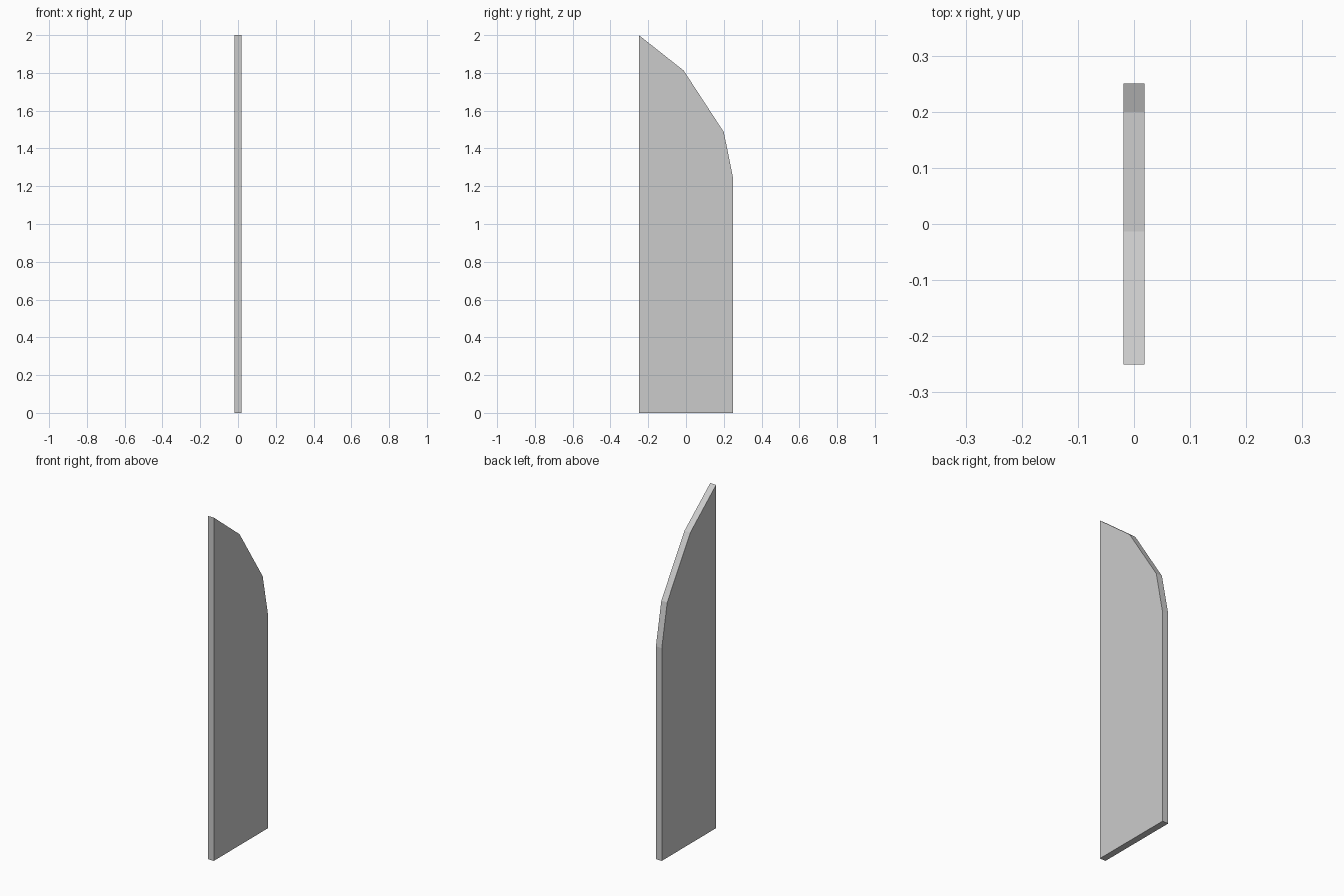
import bpy
import bmesh

if "Cube" in bpy.data.objects:
    bpy.data.objects.remove(bpy.data.objects["Cube"])

# Side profile (y, z) of the panel, with a faceted curve at the upper back
PROFILE = [(-0.25, 0), (0.25, 0), (0.25, 1.24), (0.2, 1.487), (-0.013, 1.813), (-0.25, 2.0)]
THICKNESS = 0.038

# Flat panel: profile face extruded across x
bm = bmesh.new()
face = bm.faces.new([bm.verts.new((-THICKNESS / 2, y, z)) for y, z in PROFILE])
result = bmesh.ops.extrude_face_region(bm, geom=[face])
moved = [v for v in result["geom"] if isinstance(v, bmesh.types.BMVert)]
bmesh.ops.translate(bm, verts=moved, vec=(THICKNESS, 0, 0))
bmesh.ops.recalc_face_normals(bm, faces=bm.faces)

mesh = bpy.data.meshes.new("curved_panel")
bm.to_mesh(mesh)
bm.free()
panel = bpy.data.objects.new("curved_panel", mesh)
bpy.context.collection.objects.link(panel)
